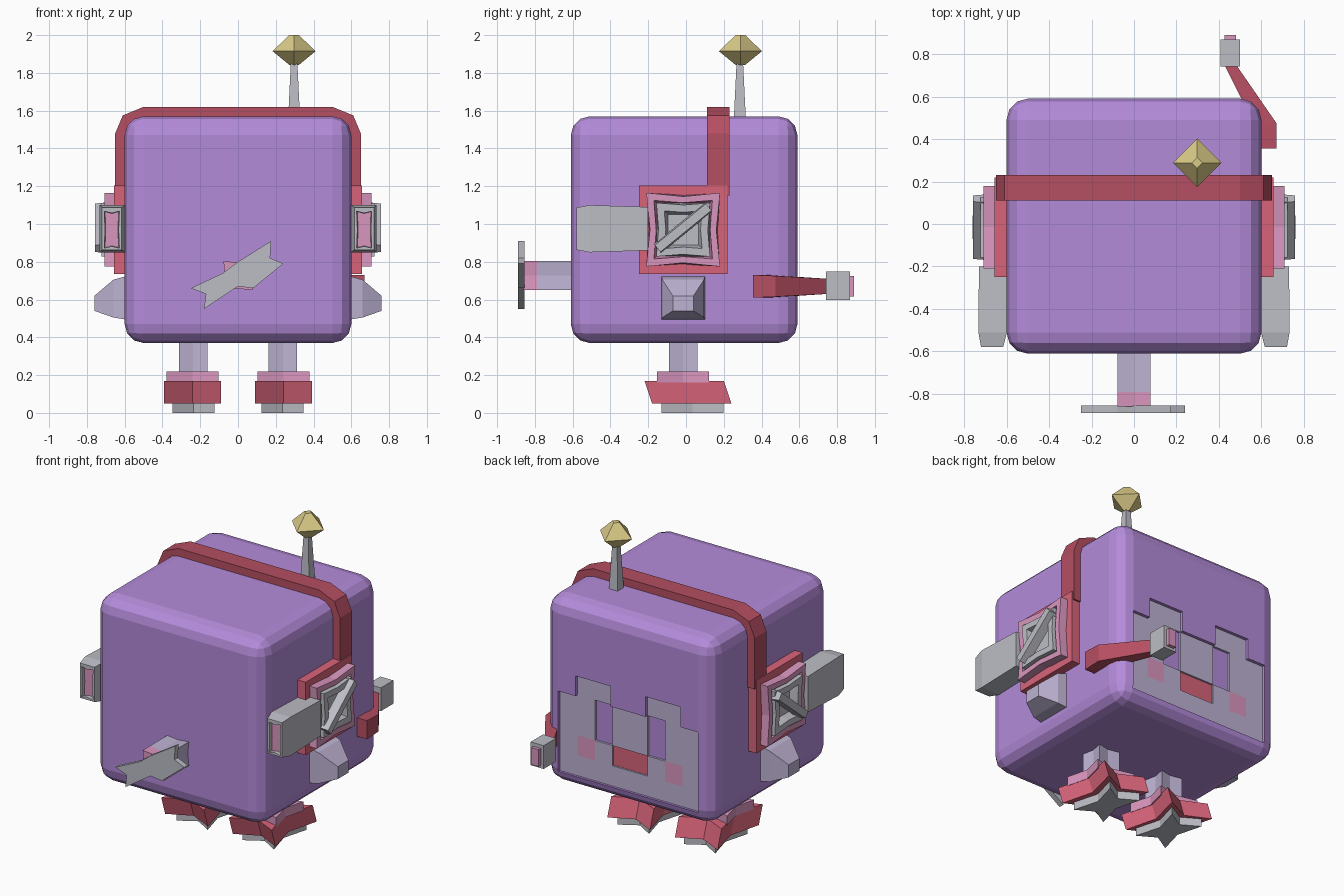
import bpy, bmesh, math
from mathutils import Vector

if "Cube" in bpy.data.objects:
    bpy.data.objects.remove(bpy.data.objects["Cube"])


def material(name, r, g, b):
    m = bpy.data.materials.new(name)
    lin = [((c / 255 + 0.055) / 1.055) ** 2.4 for c in (r, g, b)]
    m.diffuse_color = (*lin, 1)
    m.use_nodes = True
    m.node_tree.nodes["Principled BSDF"].inputs["Base Color"].default_value = m.diffuse_color
    return m


PURPLE = material("purple", 180, 139, 218)
LILAC = material("pale lilac", 189, 178, 210)
GREY = material("light grey", 188, 189, 197)
PINK = material("pink", 217, 150, 190)
RED = material("red", 216, 100, 122)
DARK = material("dark red", 181, 78, 98)
GOLD = material("gold", 218, 203, 135)


def finish(name, bm, *mats):
    bmesh.ops.recalc_face_normals(bm, faces=bm.faces)
    me = bpy.data.meshes.new(name)
    bm.to_mesh(me)
    bm.free()
    for m in mats:
        me.materials.append(m)
    ob = bpy.data.objects.new(name, me)
    bpy.context.collection.objects.link(ob)
    return ob


def ring(axis, c, ha, hb, pinch=0.0):
    """Square cross-section whose edge midpoints are pulled in by pinch."""
    k = 1 - pinch
    flat = [(-ha, -hb), (0, -hb * k), (ha, -hb), (ha * k, 0),
            (ha, hb), (0, hb * k), (-ha, hb), (-ha * k, 0)]
    place = {"x": lambda a, b: (0, a, b), "y": lambda a, b: (a, 0, b),
             "z": lambda a, b: (a, b, 0)}[axis]
    return [Vector(c) + Vector(place(a, b)) for a, b in flat]


def loft(name, rings, mat, side=1):
    """Skin a row of rings and cap both ends; side=-1 mirrors across x."""
    bm = bmesh.new()
    vs = [[bm.verts.new((p[0] * side, p[1], p[2])) for p in r] for r in rings]
    n = len(vs[0])
    for a, b in zip(vs, vs[1:]):
        for i in range(n):
            j = (i + 1) % n
            bm.faces.new((a[i], a[j], b[j], b[i]))
    bm.faces.new(vs[0][::-1])
    bm.faces.new(vs[-1])
    return finish(name, bm, mat)


def quad(x0, x1, y, z0, z1):
    return [(x0, y, z0), (x1, y, z0), (x1, y, z1), (x0, y, z1)]


def prism(name, outline, y0, y1, mat):
    return loft(name, [[(x, y, z) for x, z in outline] for y in (y0, y1)], mat)


# Rounded cube body
bm = bmesh.new()
bmesh.ops.create_cube(bm, size=1.2)
bmesh.ops.translate(bm, verts=bm.verts, vec=(0, -0.01, 0.97))
bmesh.ops.bevel(bm, geom=bm.edges[:], offset=0.1, segments=3, profile=0.5,
                affect="EDGES")
body = finish("body", bm, PURPLE)

# Stepped recess for the face on the rear side
half = [(0.5, 0.45), (0.5, 0.97), (0.375, 0.97), (0.375, 1.1),
        (0.125, 1.1), (0.125, 0.97)]
cutter = prism("face_cutter", half + [(-x, z) for x, z in half[::-1]],
               0.555, 0.7, PURPLE)
cutter.hide_render = True
cutter.hide_viewport = True
cut = body.modifiers.new("face_recess", "BOOLEAN")
cut.object = cutter
cut.operation = "DIFFERENCE"
cut.solver = "EXACT"

# Face panel in square cells: P panel, C cheek, E eye hole, M mouth hole
cells = [".PP..PP.", "PPEPPEPP", "PPEPPEPP", "PCPMMPCP", "PPPPPPPP"]
bm = bmesh.new()
for r, row in enumerate(cells):
    for c, kind in enumerate(row):
        if kind in "PC":
            x, z = 0.5 - 0.125 * c, 1.1 - 0.13 * r
            f = bm.faces.new([bm.verts.new(p) for p in
                              quad(x - 0.125, x, 0.57, z - 0.13, z)])
            f.material_index = int(kind == "C")
bmesh.ops.remove_doubles(bm, verts=bm.verts, dist=1e-4)
panel = finish("face_panel", bm, LILAC, PINK)
if panel.data.polygons[0].normal.y < 0:
    panel.data.flip_normals()
solid = panel.modifiers.new("thickness", "SOLIDIFY")
solid.thickness = 0.014
solid.offset = -1
prism("mouth", [(-0.125, 0.58), (0.125, 0.58), (0.125, 0.71), (-0.125, 0.71)],
      0.552, 0.558, RED)

# Headband over the top
arc = [(0.65, 1.15), (0.65, 1.48), (0.61, 1.575), (0.5, 1.62)]
inner = [(0.59, 1.15), (0.59, 1.46), (0.56, 1.53), (0.48, 1.56)]
band = arc + [(-x, z) for x, z in arc[::-1]]
band += [(-x, z) for x, z in inner] + inner[::-1]
prism("headband", band, 0.11, 0.23, DARK)

CY, CZ = -0.015, 0.97
for side, tag in ((1, "right"), (-1, "left")):
    # Ear cup: base, pink rim, grey dish and diagonal bar
    loft(tag + "_cup_base", [ring("x", (x, CY, CZ), 0.235, 0.235)
                             for x in (0.58, 0.657)], RED, side)
    loft(tag + "_cup_rim", [ring("x", (0.64, CY, CZ), 0.195, 0.195, 0.06),
                            ring("x", (0.708, CY, CZ), 0.195, 0.195, 0.1),
                            ring("x", (0.708, CY, CZ), 0.155, 0.155, 0.08),
                            ring("x", (0.665, CY, CZ), 0.14, 0.14)], PINK, side)
    loft(tag + "_cup_dish", [ring("x", (0.65, CY, CZ), 0.142, 0.142),
                             ring("x", (0.722, CY, CZ), 0.142, 0.142, 0.08),
                             ring("x", (0.722, CY, CZ), 0.10, 0.10, 0.08),
                             ring("x", (0.67, CY, CZ), 0.08, 0.08)], GREY, side)
    d, w = Vector((0, 0.135, 0.11)), Vector((0, -0.016, 0.02))
    mid = Vector((0, CY, 0.98))
    loft(tag + "_cup_bar", [[mid + Vector((x, 0, 0)) + a * d + b * w * k
                             for a, b in ((-1, -1), (1, -1), (1, 1), (-1, 1))]
                            for x, k in ((0.70, 1.2), (0.757, 0.9))], GREY, side)

    # Forward block with a pinched recess in its front
    loft(tag + "_block", [ring("y", (0.665, -0.2, 0.975), 0.065, 0.115),
                          ring("y", (0.665, -0.51, 0.975), 0.067, 0.125),
                          ring("y", (0.668, -0.58, 0.975), 0.052, 0.112),
                          ring("y", (0.668, -0.58, 0.970), 0.04, 0.098, 0.1),
                          ring("y", (0.668, -0.55, 0.970), 0.036, 0.095, 0.1)],
         GREY, side)
    loft(tag + "_block_inset", [ring("y", (0.668, y, 0.970), 0.036, 0.095, 0.1)
                                for y in (-0.551, -0.559)], PINK, side)

    # Stubby arm
    loft(tag + "_arm", [ring("x", (0.57, -0.015, 0.61), 0.118, 0.12),
                        ring("x", (0.66, -0.015, 0.605), 0.11, 0.10),
                        ring("x", (0.76, -0.015, 0.58), 0.055, 0.04)],
         LILAC, side)

    # Leg, ankle cuff, star-shaped shoe and sole
    loft(tag + "_leg", [ring("z", (0.237, -0.015, z), 0.076, 0.076, 0.2)
                        for z in (0.2, 0.42)], LILAC, side)
    loft(tag + "_cuff", [ring("z", (0.241, -0.015, z), 0.138, 0.138, 0.25)
                         for z in (0.16, 0.22)], PINK, side)
    loft(tag + "_shoe", [ring("z", (0.241, 0.03, 0.05), 0.152, 0.21, 0.35),
                         ring("z", (0.241, -0.01, 0.17), 0.152, 0.21, 0.35)],
         RED, side)
    loft(tag + "_sole", [ring("z", (0.236, 0.034, z), 0.112, 0.165, 0.4)
                         for z in (0, 0.06)], GREY, side)

# Tail rod, collar and jagged end plate on the front side
loft("tail_rod", [ring("y", (0, y, 0.727), 0.077, 0.077, 0.1)
                  for y in (-0.58, -0.79)], LILAC)
loft("tail_collar", [ring("y", (0, y, 0.727), 0.077, 0.077, 0.1)
                     for y in (-0.79, -0.86)], PINK)
prism("tail_plate", [(-0.25, 0.66), (-0.08, 0.74), (0, 0.80), (0.175, 0.91),
                     (0.17, 0.82), (0.24, 0.79), (0.08, 0.66), (0, 0.67),
                     (-0.18, 0.55), (-0.17, 0.63)], -0.89, -0.855, GREY)

# Microphone arm, head and tip on the right side
arm = [quad(0.58, 0.67, 0.355, 0.61, 0.73)]
arm.append([(0.58, 0.44, 0.61), (0.67, 0.475, 0.615),
            (0.67, 0.475, 0.725), (0.58, 0.44, 0.73)])
arm.append(quad(0.425, 0.48, 0.75, 0.63, 0.71))
loft("microphone_arm", arm, DARK)
loft("microphone_head", [ring("y", (0.453, y, 0.673), 0.046, 0.075)
                         for y in (0.742, 0.868)], GREY)
loft("microphone_tip", [ring("y", (0.453, y, 0.67), 0.026, 0.055)
                        for y in (0.86, 0.89)], PINK)

# Antenna with a faceted bulb
loft("antenna_stalk", [ring("z", (0.297, 0.285, 1.55), 0.032, 0.032),
                       ring("z", (0.297, 0.285, 1.86), 0.017, 0.017)], GREY)
bulb = []
for r, z in ((0.025, 1.842), (0.114, 1.915), (0.025, 2.0)):
    bulb.append([(0.297 + r * math.cos(i * math.pi / 2),
                  0.288 + r * math.sin(i * math.pi / 2), z) for i in range(4)])
loft("antenna_bulb", bulb, GOLD)
